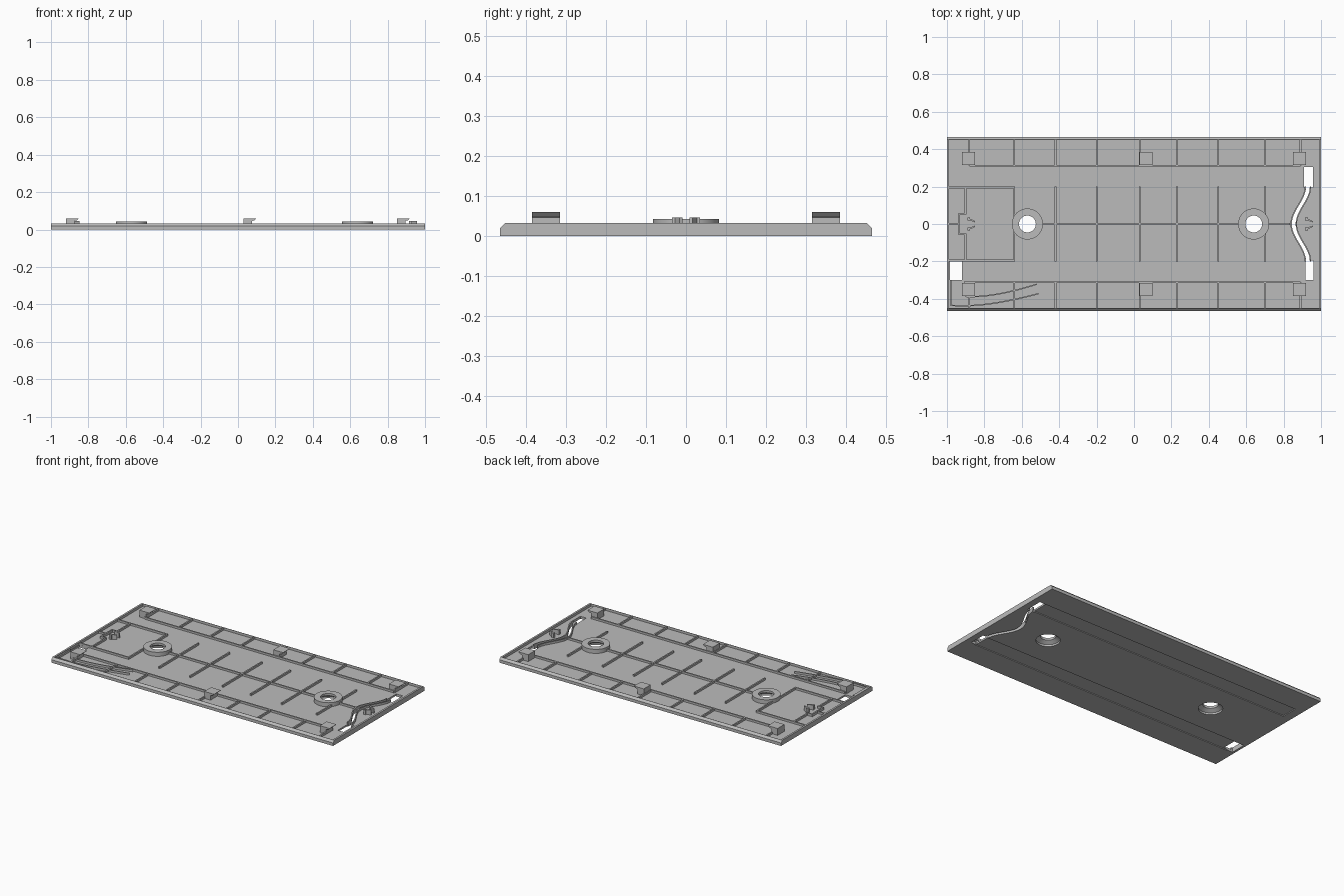
import bpy, bmesh, math
from mathutils import Vector

if "Cube" in bpy.data.objects:
    bpy.data.objects.remove(bpy.data.objects["Cube"])

grey = bpy.data.materials.new("plastic_grey")
grey.diffuse_color = (0.5, 0.5, 0.5, 1)
grey.use_nodes = True
grey.node_tree.nodes["Principled BSDF"].inputs["Base Color"].default_value = grey.diffuse_color

FLOOR, TOP = 0.016, 0.032


def make(name, bm):
    bmesh.ops.recalc_face_normals(bm, faces=bm.faces)
    me = bpy.data.meshes.new(name)
    bm.to_mesh(me)
    bm.free()
    me.materials.append(grey)
    ob = bpy.data.objects.new(name, me)
    bpy.context.collection.objects.link(ob)
    return ob


def prism(name, pts, vec):
    """Extrude a closed 3D outline along a vector."""
    bm = bmesh.new()
    f = bm.faces.new([bm.verts.new(p) for p in pts])
    r = bmesh.ops.extrude_face_region(bm, geom=[f])
    bmesh.ops.translate(bm, vec=vec, verts=[v for v in r["geom"] if isinstance(v, bmesh.types.BMVert)])
    return make(name, bm)


def box(name, x0, x1, y0, y1, z0, z1):
    return prism(name, [(x0, y0, z0), (x1, y0, z0), (x1, y1, z0), (x0, y1, z0)], (0, 0, z1 - z0))


def lathe(name, x, profile, n=40):
    """Spin a closed (radius, z) loop around a vertical axis."""
    bm = bmesh.new()
    rings = [[bm.verts.new((x + r * math.cos(i * math.tau / n), r * math.sin(i * math.tau / n), z))
              for i in range(n)] for r, z in profile]
    for a, b in zip(rings, rings[1:] + rings[:1]):
        for i in range(n):
            j = (i + 1) % n
            bm.faces.new((a[i], a[j], b[j], b[i]))
    ob = make(name, bm)
    for p in ob.data.polygons:
        p.use_smooth = True
    ob.data.set_sharp_from_angle(angle=math.radians(30))
    return ob


def ribbon(name, path, width, z0, z1):
    """A wall of constant width following a 2D path."""
    left, right = [], []
    for i, p in enumerate(path):
        t = (Vector(path[min(i + 1, len(path) - 1)]) - Vector(path[max(i - 1, 0)])).normalized()
        n = Vector((-t.y, t.x)) * width / 2
        left.append((p[0] + n.x, p[1] + n.y, z0))
        right.append((p[0] - n.x, p[1] - n.y, z0))
    return prism(name, left + right[::-1], (0, 0, z1 - z0))


def cut(ob, tool):
    m = ob.modifiers.new("cut", "BOOLEAN")
    m.object, m.operation, m.solver = tool, "DIFFERENCE", "EXACT"
    bpy.context.view_layer.objects.active = ob
    bpy.ops.object.modifier_apply(modifier=m.name)
    bpy.data.objects.remove(tool)


# Tray body with chamfered long edges, hollowed from above
half = [(0.465, 0), (0.465, 0.019), (0.452, TOP)]
outline = half + [(-y, z) for y, z in reversed(half)]
tray = prism("tray", [(-1, y, z) for y, z in outline], (2, 0, 0))
cut(tray, box("pocket", -0.988, 0.988, -0.45, 0.45, FLOOR, 0.1))

# Shallow cable channels underneath
for s in (-1, 1):
    y0, y1 = sorted((0.2 * s, 0.305 * s))
    cut(tray, box("channel", -0.945, 0.93, y0, y1, -0.02, 0.005))

# Cable openings at the ends and the curved slot joining two of them
cut(tray, box("opening", -0.985, -0.92, -0.3, -0.2, -0.1, 0.1))
cut(tray, box("opening", 0.91, 0.957, 0.195, 0.305, -0.1, 0.1))
cut(tray, box("opening", 0.918, 0.96, -0.3, -0.195, -0.1, 0.1))


def wave(offset):
    ys = [-0.2 + 0.4 * i / 24 for i in range(25)]
    return [(0.892 - 0.038 * math.cos(math.pi * y / 0.2) + offset, y) for y in ys]


cut(tray, ribbon("slot", wave(0), 0.02, -0.1, 0.1))
for off in (-0.014, 0.014):
    ribbon("slot_wall", wave(off), 0.007, FLOOR - 0.002, 0.03)

# Screw bosses with a countersink below
for x in (-0.57, 0.64):
    hole = bmesh.new()
    bmesh.ops.create_cone(hole, cap_ends=True, segments=40, radius1=0.07, radius2=0.07, depth=0.2)
    bmesh.ops.translate(hole, vec=(x, 0, 0), verts=hole.verts)
    cut(tray, make("hole", hole))
    lathe("screw_boss", x, [(0.083, FLOOR - 0.003), (0.083, 0.042), (0.045, 0.042),
                            (0.045, 0.028), (0.07, 0.012), (0.07, FLOOR - 0.003)])

# Stiffening ribs: long rails, cross ribs and centre spine
RIB = 0.0045
Z0, Z1 = FLOOR - 0.002, 0.029
cross = (-0.88, -0.64, -0.42, -0.2, 0.03, 0.23, 0.45, 0.7, 0.89)
for s in (-1, 1):
    box("long_rail", -0.88 if s > 0 else -0.91, 0.89, 0.312 * s - RIB, 0.312 * s + RIB, Z0, Z1)
    for x in cross:
        y0, y1 = sorted((0.312 * s, 0.452 * s))
        box("outer_rib", x - RIB, x + RIB, y0, y1, Z0, Z1)
for x in cross[2:-1]:
    box("centre_rib", x - RIB, x + RIB, -0.2, 0.2, Z0, Z1)
for a, b in ((-0.489, 0.559), (0.721, 0.835)):
    box("spine", a, b, -RIB, RIB, Z0, Z1)

# Frame around the cable bay at the left end
box("bay_wall", -0.64 - RIB, -0.64 + RIB, -0.2, 0.2, Z0, Z1)
for y in (-0.195, 0.195):
    box("bay_wall", -0.99, -0.64, y - RIB, y + RIB, Z0, Z1)
for y0, y1 in ((-0.195, -0.055), (0.055, 0.195)):
    box("bay_divider", -0.905, -0.896, y0, y1, Z0, Z1)
box("bay_bracket", -0.938, -0.929, -0.06, 0.06, Z0, TOP)
for y in (-0.056, 0.056):
    box("bay_bracket", -0.934, -0.896, y - 0.004, y + 0.004, Z0, TOP)
box("bay_spine", -0.99, -0.934, -RIB, RIB, Z0, Z1)

# Snap hooks along both long sides
for x in (-0.92, 0.03, 0.85):
    for s in (-1, 1):
        y = 0.315 if s > 0 else -0.385
        prof = [(0, Z0), (0, 0.06), (0.07, 0.06), (0.06, 0.05), (0.045, 0.046), (0.045, Z0)]
        prism("snap_hook", [(x + px, y, pz) for px, pz in prof], (0, 0.07, 0))

# Cable grips: pairs of slanted prongs at each end
for x, z in ((-0.87, 0.046), (0.935, 0.046)):
    for s in (-1, 1):
        ribbon("cable_grip", [(x - 0.02, s * 0.03), (x + 0.02, s * 0.012)], 0.008, Z0, z)
        box("grip_post", x - 0.02, x - 0.006, s * 0.027 - 0.008, s * 0.027 + 0.008, Z0, z)

# Curved cable guides leading from the corner
def bezier(a, b, c, n=14):
    a, b, c = Vector(a), Vector(b), Vector(c)
    return [tuple(a * (1 - t) ** 2 + b * 2 * t * (1 - t) + c * t * t) for t in (i / n for i in range(n + 1))]


ribbon("cable_guide", bezier((-0.975, -0.435), (-0.8, -0.45), (-0.51, -0.372)), 0.007, Z0, Z1)
ribbon("cable_guide", bezier((-0.9, -0.388), (-0.75, -0.395), (-0.52, -0.322)), 0.007, Z0, Z1)
box("cable_guide", -0.985, -0.977, -0.435, -0.3, Z0, Z1)
